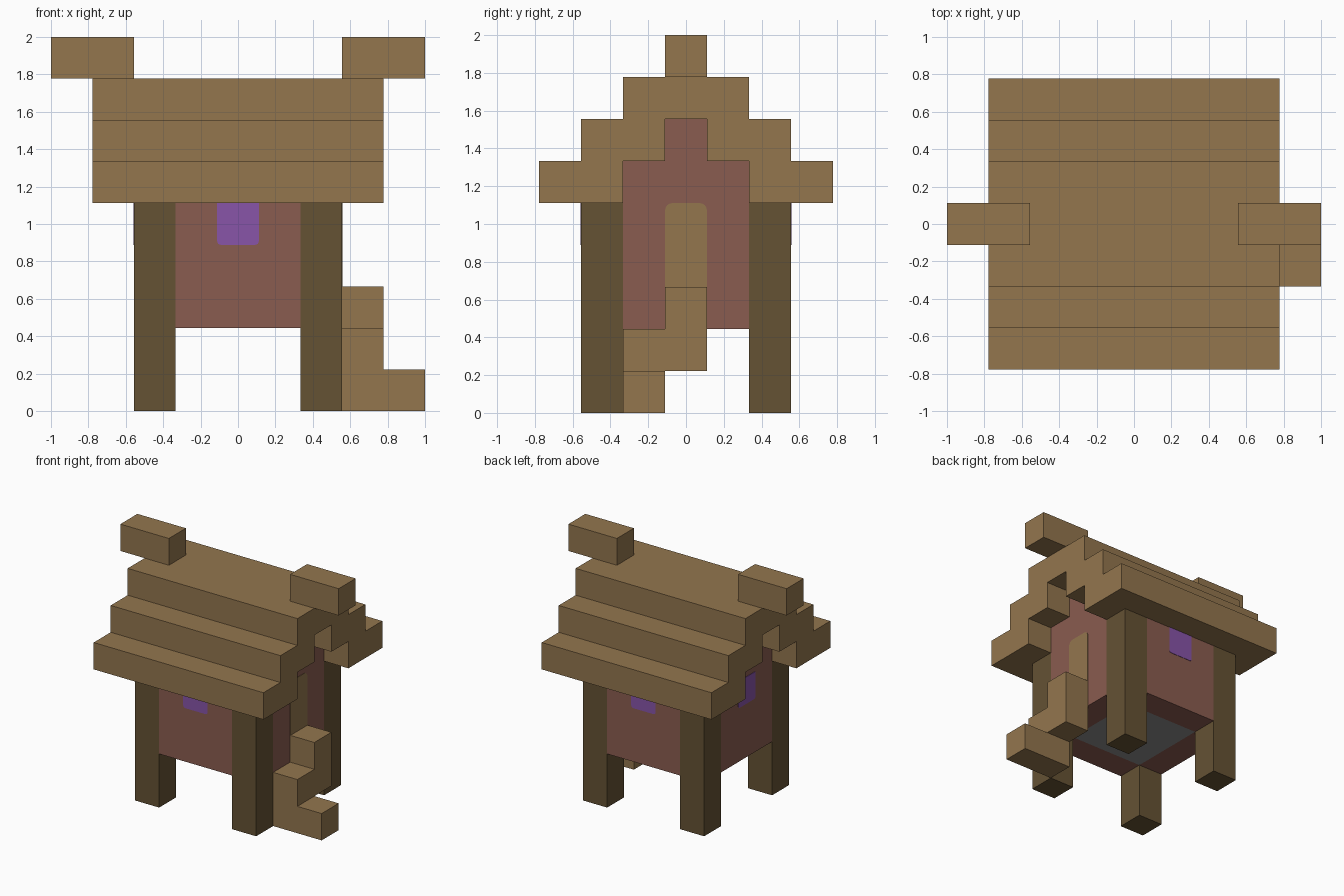
import bpy
import bmesh
import math
from mathutils import Matrix, Vector

U = 2 / 9  # one block

cube = bpy.data.objects.get("Cube")
if cube:
    bpy.data.objects.remove(cube, do_unlink=True)


def make_material(name, rgb):
    mat = bpy.data.materials.new(name)
    mat.use_nodes = True
    color = (*rgb, 1)
    mat.diffuse_color = color
    mat.node_tree.nodes["Principled BSDF"].inputs["Base Color"].default_value = color
    return mat


light_wood = make_material("light_wood", (0.292, 0.181, 0.076))
dark_wood = make_material("dark_wood", (0.130, 0.084, 0.034))
clay = make_material("red_clay", (0.254, 0.107, 0.080))
purple = make_material("purple_glass", (0.246, 0.089, 0.392))
stone = make_material("grey_stone", (0.262, 0.262, 0.262))


def finish(name, bm, mat):
    bmesh.ops.recalc_face_normals(bm, faces=bm.faces)
    mesh = bpy.data.meshes.new(name)
    bm.to_mesh(mesh)
    bm.free()
    mesh.materials.append(mat)
    obj = bpy.data.objects.new(name, mesh)
    bpy.context.collection.objects.link(obj)
    return obj


def box(name, xs, ys, zs, mat):
    """Box from its extents, given in blocks."""
    bm = bmesh.new()
    bmesh.ops.create_cube(bm, size=1)
    for v in bm.verts:
        v.co = Vector([(a + b) / 2 + c * (b - a)
                       for c, (a, b) in zip(v.co, (xs, ys, zs))]) * U
    return finish(name, bm, mat)


def extrude_profile(name, half, x0, x1, mat):
    """Extrude a (y, z) outline, mirrored in y, along x."""
    outline = half + [(-y, z) for y, z in reversed(half)]
    bm = bmesh.new()
    face = bm.faces.new([bm.verts.new((x0 * U, y * U, z * U)) for y, z in outline])
    new = bmesh.ops.extrude_face_region(bm, geom=[face])["geom"]
    moved = [g for g in new if isinstance(g, bmesh.types.BMVert)]
    bmesh.ops.translate(bm, verts=moved, vec=((x1 - x0) * U, 0, 0))
    return finish(name, bm, mat)


def plate(name, turn, z0, z1, radius, round_top, mat):
    """Thin plate, one block wide, on the front wall turned about z."""
    w = 0.5
    out = []
    for sx, top in ((-1, False), (1, False), (1, True), (-1, True)):
        z = z1 if top else z0
        if top != round_top:
            out.append((sx * w, z))
            continue
        sz = 1 if top else -1
        arc = [(sx * (w - radius + radius * math.sin(a)),
                z - sz * radius * (1 - math.cos(a)))
               for a in (i * math.pi / 8 for i in range(5))]
        # arcs run from the horizontal edge to the upright edge
        out += arc if sx * sz < 0 else arc[::-1]
    bm = bmesh.new()
    face = bm.faces.new([bm.verts.new((x * U, -2.5 * U, z * U)) for x, z in out])
    new = bmesh.ops.extrude_face_region(bm, geom=[face])["geom"]
    moved = [g for g in new if isinstance(g, bmesh.types.BMVert)]
    bmesh.ops.translate(bm, verts=moved, vec=(0, -0.003, 0))
    bmesh.ops.rotate(bm, verts=bm.verts, cent=(0, 0, 0),
                     matrix=Matrix.Rotation(math.radians(turn), 3, "Z"))
    return finish(name, bm, mat)


def span(side, a, b):
    return tuple(sorted((side * a, side * b)))


# Corner posts
for xn, sx in (("left", 1), ("right", -1)):
    for yn, sy in (("front", -1), ("back", 1)):
        box(f"{yn}_{xn}_post", span(sx, 1.5, 2.5), span(sy, 1.5, 2.5), (0, 5), dark_wood)

# Walls: two plain sides and two stepped gable ends
for name, sy in (("front_wall", -1), ("back_wall", 1)):
    box(name, (-1.5, 1.5), span(sy, 1.5, 2.5), (2, 5), clay)
gable = [(1.5, 2), (1.5, 6), (0.5, 6), (0.5, 7)]
for name, sx in (("left_gable_wall", 1), ("right_gable_wall", -1)):
    extrude_profile(name, gable, *span(sx, 1.5, 2.5), clay)

# Floor between the walls
box("floor", (-1.5, 1.5), (-1.5, 1.5), (2, 3), stone)

# Stepped roof, open beneath
roof = [(0.5, 7), (0.5, 6), (1.5, 6), (1.5, 5), (3.5, 5), (3.5, 6),
        (2.5, 6), (2.5, 7), (1.5, 7), (1.5, 8)]
extrude_profile("roof", roof, -3.5, 3.5, light_wood)

# Ridge ends
for name, sx in (("left_ridge_end", 1), ("right_ridge_end", -1)):
    box(name, span(sx, 2.5, 4.5), (-0.5, 0.5), (8, 9), light_wood)

# Stairs up to the door
box("lower_step", (2.5, 4.5), (-1.5, -0.5), (0, 1), light_wood)
box("middle_step", (2.5, 3.5), (-1.5, -0.5), (1, 2), light_wood)
box("upper_step", (2.5, 3.5), (-0.5, 0.5), (1, 3), light_wood)

# Door and windows
plate("door", 90, 3, 5, 0.18, True, light_wood)
for name, turn in (("front_window", 0), ("back_window", 180), ("right_window", -90)):
    plate(name, turn, 4, 5, 0.08, False, purple)
